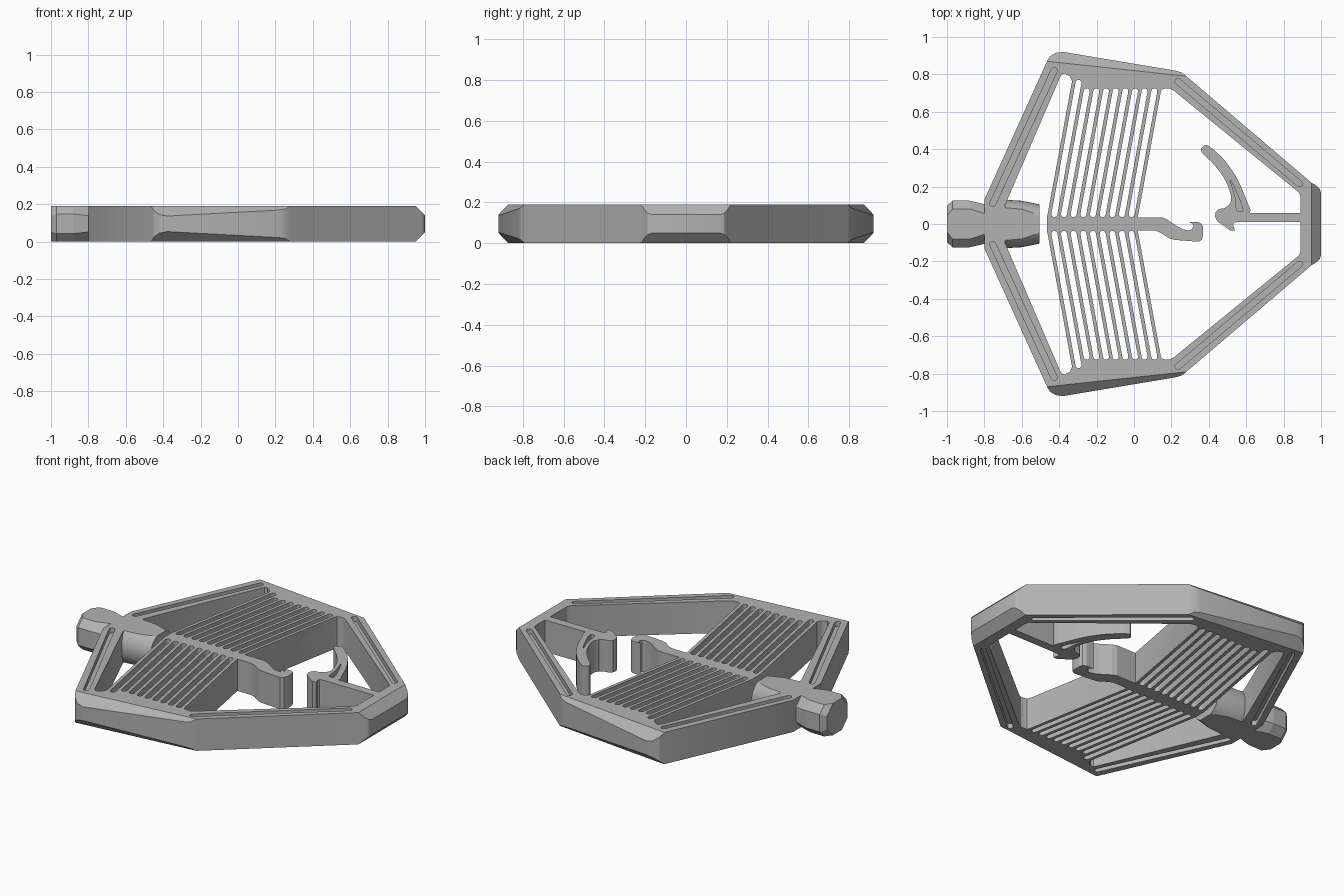
import bpy, bmesh, math
from mathutils import Vector

cube = bpy.data.objects.get("Cube")
if cube:
    bpy.data.objects.remove(cube)

H = 0.19            # thickness of the whole plate
SLANT = 0.184       # lean of the spring ribs
grey = bpy.data.materials.new("plain grey")
grey.use_nodes = True
grey.diffuse_color = (0.45, 0.45, 0.45, 1)
grey.node_tree.nodes["Principled BSDF"].inputs["Base Color"].default_value = grey.diffuse_color


def mirror(half):
    """Close a half outline by reflecting it across y = 0."""
    return half + [(x, -y) for x, y in reversed(half)]


def capsule(a, b, r, n=6):
    """Round-ended slot outline from a to b."""
    ang = math.atan2(b[1] - a[1], b[0] - a[0])
    pts = []
    for c, start in ((b, ang - math.pi / 2), (a, ang + math.pi / 2)):
        for i in range(n + 1):
            t = start + math.pi * i / n
            pts.append((c[0] + r * math.cos(t), c[1] + r * math.sin(t)))
    return pts


def smooth(pts, steps=4):
    """Closed Catmull-Rom curve through the points."""
    p = [Vector(q) for q in pts]
    out, n = [], len(p)
    for i in range(n):
        a, b, c, d = p[i - 1], p[i], p[(i + 1) % n], p[(i + 2) % n]
        for k in range(steps):
            t = k / steps
            out.append(0.5 * (2 * b + (c - a) * t + (2 * a - 5 * b + 4 * c - d) * t * t
                              + (3 * b - a - 3 * c + d) * t ** 3))
    return out


def prism(bm, pts, z0=0, z1=H):
    face = bm.faces.new([bm.verts.new((p[0], p[1], z0)) for p in pts])
    res = bmesh.ops.extrude_face_region(bm, geom=[face])
    top = [v for v in res["geom"] if isinstance(v, bmesh.types.BMVert)]
    bmesh.ops.translate(bm, verts=top, vec=(0, 0, z1 - z0))


def slice_off(bm, co, no):
    """Remove everything beyond a plane and cap the cut."""
    res = bmesh.ops.bisect_plane(bm, geom=bm.verts[:] + bm.edges[:] + bm.faces[:],
                                 plane_co=co, plane_no=no, clear_outer=True)
    edges = [e for e in res["geom_cut"] if isinstance(e, bmesh.types.BMEdge)]
    bmesh.ops.edgeloop_fill(bm, edges=edges)


def finish(bm, name):
    bmesh.ops.recalc_face_normals(bm, faces=bm.faces)
    mesh = bpy.data.meshes.new(name)
    bm.to_mesh(mesh)
    bm.free()
    mesh.materials.append(grey)
    ob = bpy.data.objects.new(name, mesh)
    bpy.context.collection.objects.link(ob)
    return ob


def activate(ob):
    bpy.ops.object.select_all(action="DESELECT")
    ob.select_set(True)
    bpy.context.view_layer.objects.active = ob


def carve(ob, cutter):
    cutter.hide_render = True
    mod = ob.modifiers.new("carve", "BOOLEAN")
    mod.operation, mod.solver, mod.object = "DIFFERENCE", "EXACT", cutter
    activate(ob)
    bpy.ops.object.modifier_apply(modifier=mod.name)
    bpy.data.objects.remove(cutter)


def lathe(sections, sides, turn, name):
    """Solid turned about the x axis, trimmed flat to the plate thickness."""
    bm = bmesh.new()
    rings = []
    for x, r in sections:
        rings.append([bm.verts.new((x, r * math.cos(turn + math.tau * i / sides),
                                    H / 2 + r * math.sin(turn + math.tau * i / sides)))
                      for i in range(sides)])
    for a, b in zip(rings, rings[1:]):
        for i in range(sides):
            j = (i + 1) % sides
            bm.faces.new((a[i], a[j], b[j], b[i]))
    bm.faces.new(rings[0])
    bm.faces.new(rings[-1])
    slice_off(bm, (0, 0, H), (0, 0, 1))
    slice_off(bm, (0, 0, 0), (0, 0, -1))
    return finish(bm, name)


# Frame blank with chamfered side and nose edges
bm = bmesh.new()
prism(bm, mirror([(-.80, .13), (-.465, .87), (-.45, .895), (-.42, .915), (-.38, .92),
                  (.22, .82), (.255, .81), (.28, .79), (.95, .22), (.975, .205),
                  (.993, .187), (1, .165)]))
for z, up in ((H, 1), (0, -1)):
    for side in (1, -1):
        slice_off(bm, (-.465, side * .87, z), (.107, side, up * 1.1))
    slice_off(bm, (.95, 0, z), (1, 0, up))
frame = finish(bm, "frame_with_spring_ribs")

# Openings, rib gaps and grooves
bm = bmesh.new()
LO, HI = -.1, H + .1
prism(bm, mirror([(-.69, .1), (-.395, .785), (-.385, .8), (-.37, .805), (-.345, .79),
                  (-.331, .765), (-.465, .035)]), LO, HI)
prism(bm, mirror([(.02, .035), (.143, .705), (.15, .72), (.165, .725), (.19, .725),
                  (.21, .715), (.88, .17), (.89, .15)]), LO, HI)
rib, gap = .02, .0317
for side in (1, -1):
    for i in range(9):
        x = -.465 + rib + gap / 2 + i * (rib + gap)
        y1 = .755 if i == 0 else .71
        prism(bm, capsule((x + .003, side * .052), (x + SLANT * (y1 - .035), side * y1), gap / 2),
              LO, HI)
    for z0, z1 in ((H - .03, HI), (LO, .03)):
        prism(bm, capsule((-.755, side * .11), (-.427, side * .82), .016), z0, z1)
        prism(bm, capsule((.235, side * .762), (.885, side * .215), .016), z0, z1)
carve(frame, finish(bm, "opening_cutter"))

# Hook at the end of the central spine
bm = bmesh.new()
prism(bm, [(.02, .035), (.15, .035), (.175, .025), (.235, -.015), (.26, -.028), (.29, -.035),
           (.31, -.028), (.318, -.01), (.31, .003), (.295, .01), (.345, .01), (.362, 0),
           (.37, -.02), (.37, -.06), (.362, -.085), (.345, -.095), (.22, -.085), (.19, -.078),
           (.14, -.045), (.115, -.036), (.09, -.035), (.02, -.035)])
finish(bm, "spine_hook")

# Catch arm reaching inward from the nose
bm = bmesh.new()
prism(bm, [(.89, .01), (.89, .06), (.53, .06), (.505, .1), (.485, .085), (.455, .08),
           (.437, .065), (.433, .04), (.445, .015), (.515, -.035), (.54, -.035),
           (.53, -.005), (.535, .007), (.55, .01)])
finish(bm, "catch_arm")

# Curved release tab with a groove on each face
bm = bmesh.new()
prism(bm, smooth([(.62, .06), (.60, .13), (.555, .235), (.485, .34), (.40, .417), (.37, .415),
                  (.362, .385), (.43, .315), (.49, .23), (.52, .14), (.505, .09), (.53, .055)]))
tab = finish(bm, "release_tab")
bm = bmesh.new()
for z0, z1 in ((H - .03, HI), (LO, .03)):
    prism(bm, smooth([(.512, .24), (.55, .165), (.582, .08), (.565, .066), (.548, .08),
                      (.54, .15)], 3), z0, z1)
carve(tab, finish(bm, "groove_cutter"))

# Tapered stub and faceted knob on the tail
stub = lathe([(-.70, .13), (-.60, .124), (-.505, .105)], 40, 0, "tail_stub")
lathe([(-1, .105), (-.97, .135), (-.88, .135), (-.8, .115)], 8, math.pi / 8, "tail_knob")

for ob in (frame, tab, stub):
    activate(ob)
    bpy.ops.object.shade_smooth_by_angle(angle=math.radians(25))
